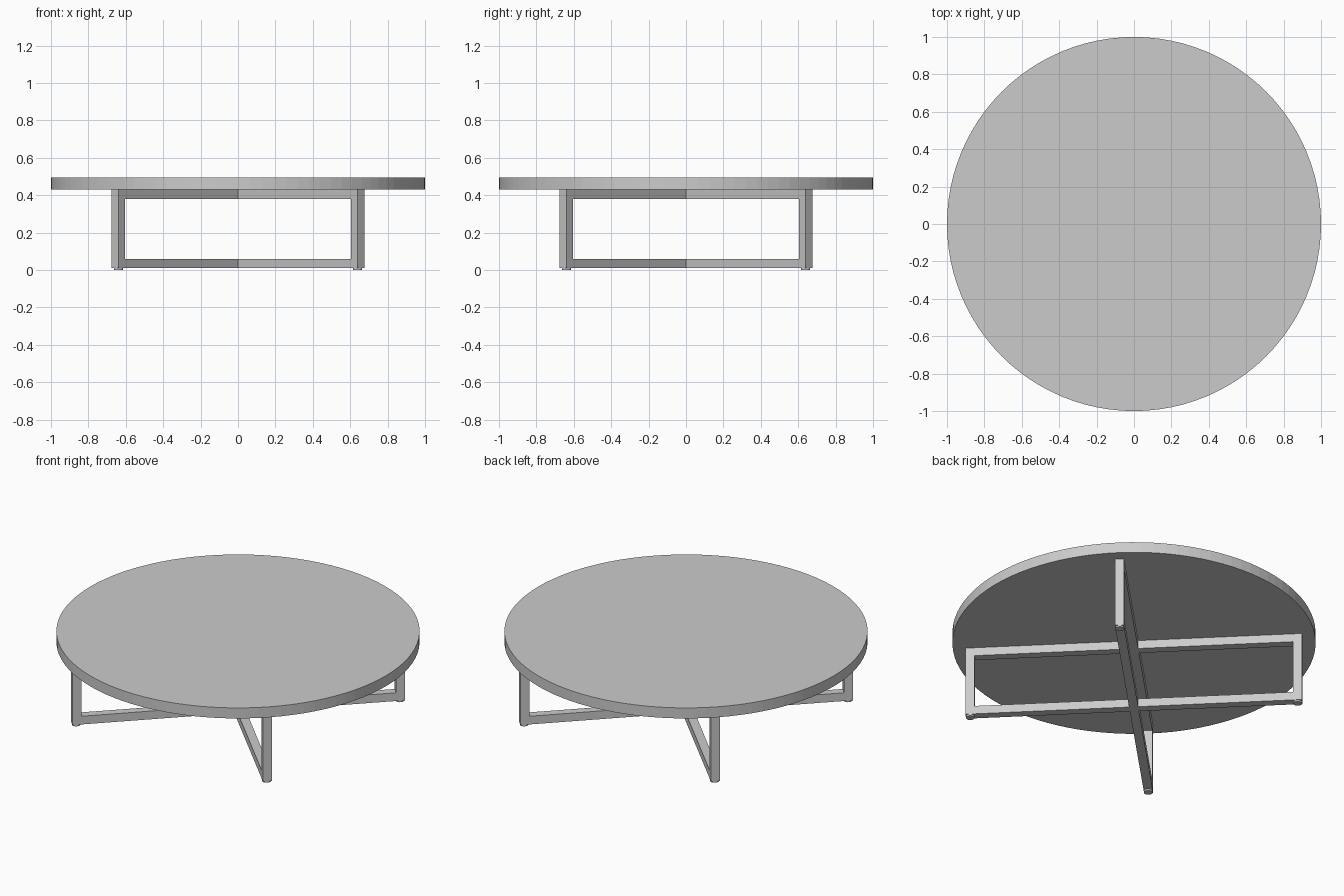
import bpy
from math import pi, sqrt, cos, sin

if "Cube" in bpy.data.objects:
    bpy.data.objects.remove(bpy.data.objects["Cube"])

BAR = 0.05                  # square tube size
REACH = 0.93                # half length of each crossing frame
Z0, Z1, Z2 = 0.01, 0.43, 0.494   # frame bottom, underside of top, top surface


def cylinder(name, r, z_low, z_high, x=0, y=0, sides=64):
    bpy.ops.mesh.primitive_cylinder_add(vertices=sides, radius=r, depth=z_high - z_low,
                                        location=(x, y, (z_low + z_high) / 2))
    ob = bpy.context.object
    ob.name = name
    return ob


def leg_frame(name, start, angle):
    # C-shaped half profile, mirrored and thickened into a rectangular tube frame
    inner = REACH - BAR
    pts = [(start, Z0), (REACH, Z0), (REACH, Z1), (start, Z1),
           (start, Z1 - BAR), (inner, Z1 - BAR), (inner, Z0 + BAR), (start, Z0 + BAR)]
    faces = [(0, 1, 6, 7), (1, 2, 5, 6), (2, 3, 4, 5)]
    me = bpy.data.meshes.new(name)
    me.from_pydata([(x, 0, z) for x, z in pts], [], faces)
    ob = bpy.data.objects.new(name, me)
    bpy.context.collection.objects.link(ob)
    ob.rotation_euler.z = angle
    mirror = ob.modifiers.new("Mirror", 'MIRROR')
    mirror.use_axis[0] = True
    solid = ob.modifiers.new("Thickness", 'SOLIDIFY')
    solid.thickness = BAR
    solid.offset = 0
    return ob


# Round table top
cylinder("table_top", 1.0, Z1, Z2, sides=96)

# Two crossing frames; the second butts against the first at the centre
leg_frame("leg_frame_main", 0, pi / 4)
leg_frame("leg_frame_cross", BAR / 2, -pi / 4)

# Small round foot pads under each upright
for i in range(4):
    a = pi / 4 + i * pi / 2
    r = REACH - BAR / 2
    cylinder(f"foot_pad_{i + 1}", 0.024, 0, Z0, r * cos(a), r * sin(a), sides=24)
